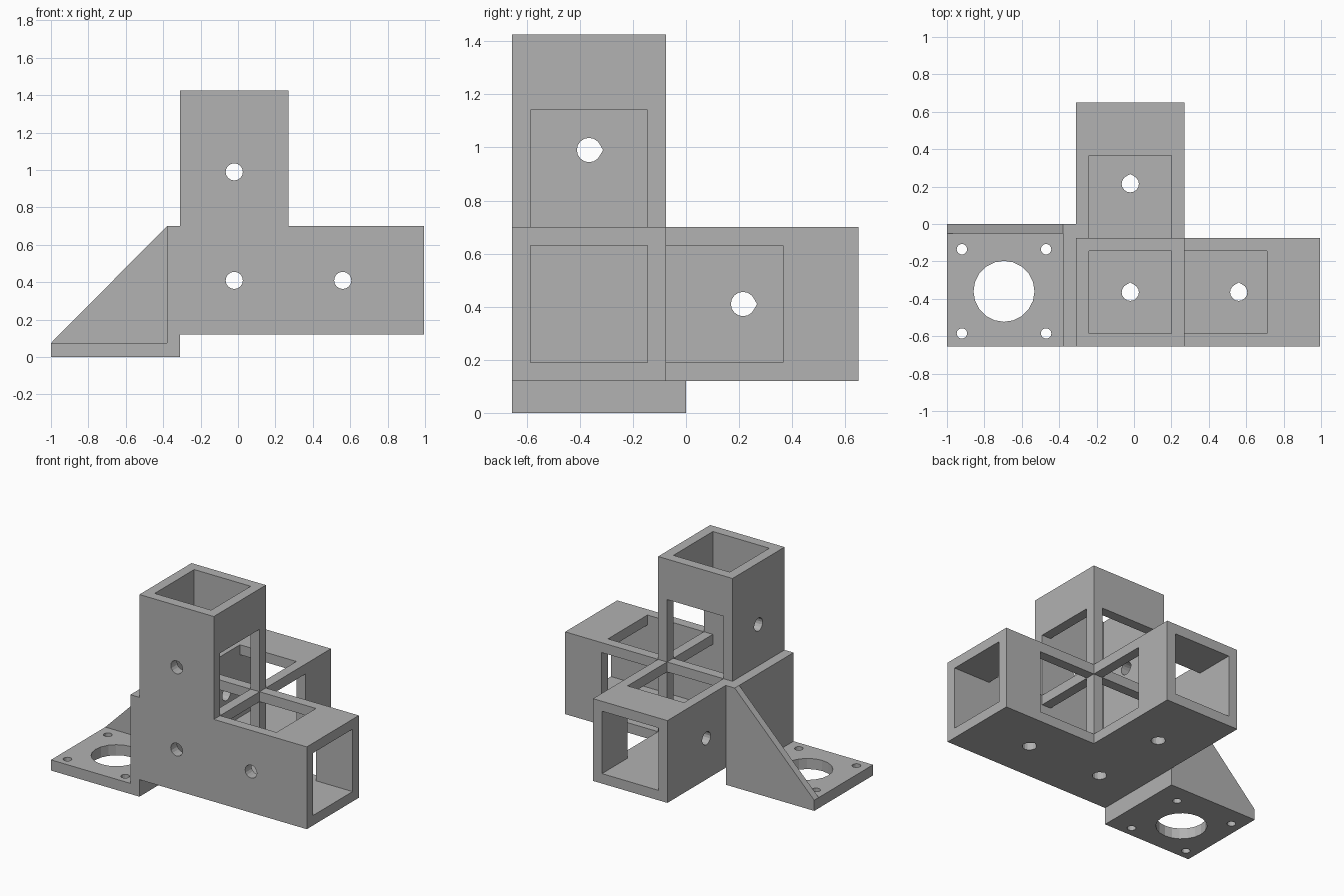
import bpy
import bmesh
import math
from mathutils import Vector

cube = bpy.data.objects.get("Cube")
if cube:
    bpy.data.objects.remove(cube, do_unlink=True)

grey = bpy.data.materials.new("plain_grey")
grey.use_nodes = True
COLOUR = (0.445, 0.445, 0.445, 1)
grey.diffuse_color = COLOUR
grey.node_tree.nodes["Principled BSDF"].inputs["Base Color"].default_value = COLOUR


def finish(name, bm):
    bmesh.ops.recalc_face_normals(bm, faces=bm.faces)
    mesh = bpy.data.meshes.new(name)
    bm.to_mesh(mesh)
    bm.free()
    mesh.materials.append(grey)
    obj = bpy.data.objects.new(name, mesh)
    bpy.context.collection.objects.link(obj)
    return obj


def prism(name, points, axis, lo, hi):
    """Extrude a 2D outline along an axis; the outline uses the other two axes in order."""
    bm = bmesh.new()
    verts = []
    for a, b in points:
        co = [a, b]
        co.insert(axis, lo)
        verts.append(bm.verts.new(co))
    face = bm.faces.new(verts)
    new = bmesh.ops.extrude_face_region(bm, geom=[face])["geom"]
    step = Vector((0, 0, 0))
    step[axis] = hi - lo
    bmesh.ops.translate(bm, vec=step, verts=[v for v in new if isinstance(v, bmesh.types.BMVert)])
    return finish(name, bm)


def box(name, lo, hi):
    outline = [(lo[0], lo[1]), (hi[0], lo[1]), (hi[0], hi[1]), (lo[0], hi[1])]
    return prism(name, outline, 2, lo[2], hi[2])


def circle(centre, radius, sides, tip=None):
    """Round outline, optionally with a slight peak towards one direction."""
    pts = []
    for i in range(sides):
        t = 2 * math.pi * i / sides
        d = Vector((math.cos(t), math.sin(t)))
        peak = tip is not None and d.dot(Vector(tip)) > 0.99
        pts.append(Vector(centre) + d * radius * (1.14 if peak else 1))
    return pts


def combine(target, tool, operation):
    mod = target.modifiers.new("cut", 'BOOLEAN')
    mod.operation = operation
    mod.solver = 'EXACT'
    mod.object = tool
    bpy.context.view_layer.objects.active = target
    bpy.ops.object.modifier_apply(modifier=mod.name)
    bpy.data.objects.remove(tool, do_unlink=True)


# Corner block dimensions
SIZE, WALL, REACH, WINDOW = 0.58, 0.07, 0.725, 0.44
START = Vector((-0.31, -0.655, 0.12))
END = START + Vector((SIZE, SIZE, SIZE))
IN_LO = START + Vector((WALL, WALL, WALL))
IN_HI = END - Vector((WALL, WALL, WALL))
MID = (START + END) / 2

# Three square tubes meeting in one corner
corner = box("corner_tubes", START, END + Vector((REACH, 0, 0)))
for axis in (1, 2):
    hi = END.copy()
    hi[axis] += REACH
    combine(corner, box("arm", START, hi), 'UNION')

# Hollow inside of each tube
for axis in range(3):
    hi = IN_HI.copy()
    hi[axis] = END[axis] + REACH + 0.1
    combine(corner, box("cavity", IN_LO, hi), 'DIFFERENCE')

# Square windows on the two inner sides of each tube
for axis in range(3):
    for side in range(3):
        if side == axis:
            continue
        lo, hi = IN_LO.copy(), IN_HI.copy()
        lo[axis], hi[axis] = END[axis], END[axis] + WINDOW
        lo[side], hi[side] = IN_HI[side] - 0.1, END[side] + 0.03
        combine(corner, box("window", lo, hi), 'DIFFERENCE')

# Screw holes through the outer walls: (drilling axis, arm axis or None for the corner)
TIPS = {0: (1, 0), 1: None, 2: (0, 1)}
for drill, arm in ((1, None), (1, 0), (1, 2), (2, None), (2, 0), (2, 1), (0, 1), (0, 2)):
    centre = MID.copy()
    if arm is not None:
        centre[arm] += SIZE
    flat = [c for i, c in enumerate(centre) if i != drill]
    outline = circle(flat, 0.046, 16, TIPS[drill])
    tool = prism("screw_hole", outline, drill, START[drill] - 0.05, IN_LO[drill] + 0.05)
    combine(corner, tool, 'DIFFERENCE')

# L-shaped motor bracket: flat base and upright
profile = [(-1, 0), (-0.31, 0), (-0.31, 0.70), (-0.38, 0.70), (-0.38, 0.075), (-1, 0.075)]
bracket = prism("mounting_bracket", profile, 1, -0.655, 0)
hub = Vector((-0.695, -0.36))
combine(bracket, prism("shaft_hole", circle(hub, 0.163, 20), 2, -0.1, 0.2), 'DIFFERENCE')
for sx in (-1, 1):
    for sy in (-1, 1):
        outline = circle(hub + Vector((sx, sy)) * 0.225, 0.028, 14)
        combine(bracket, prism("bolt_hole", outline, 2, -0.1, 0.2), 'DIFFERENCE')

# Triangular brace along the back edge of the bracket
prism("bracket_gusset", [(-1, 0.075), (-0.38, 0.075), (-0.38, 0.70)], 1, -0.05, 0)
